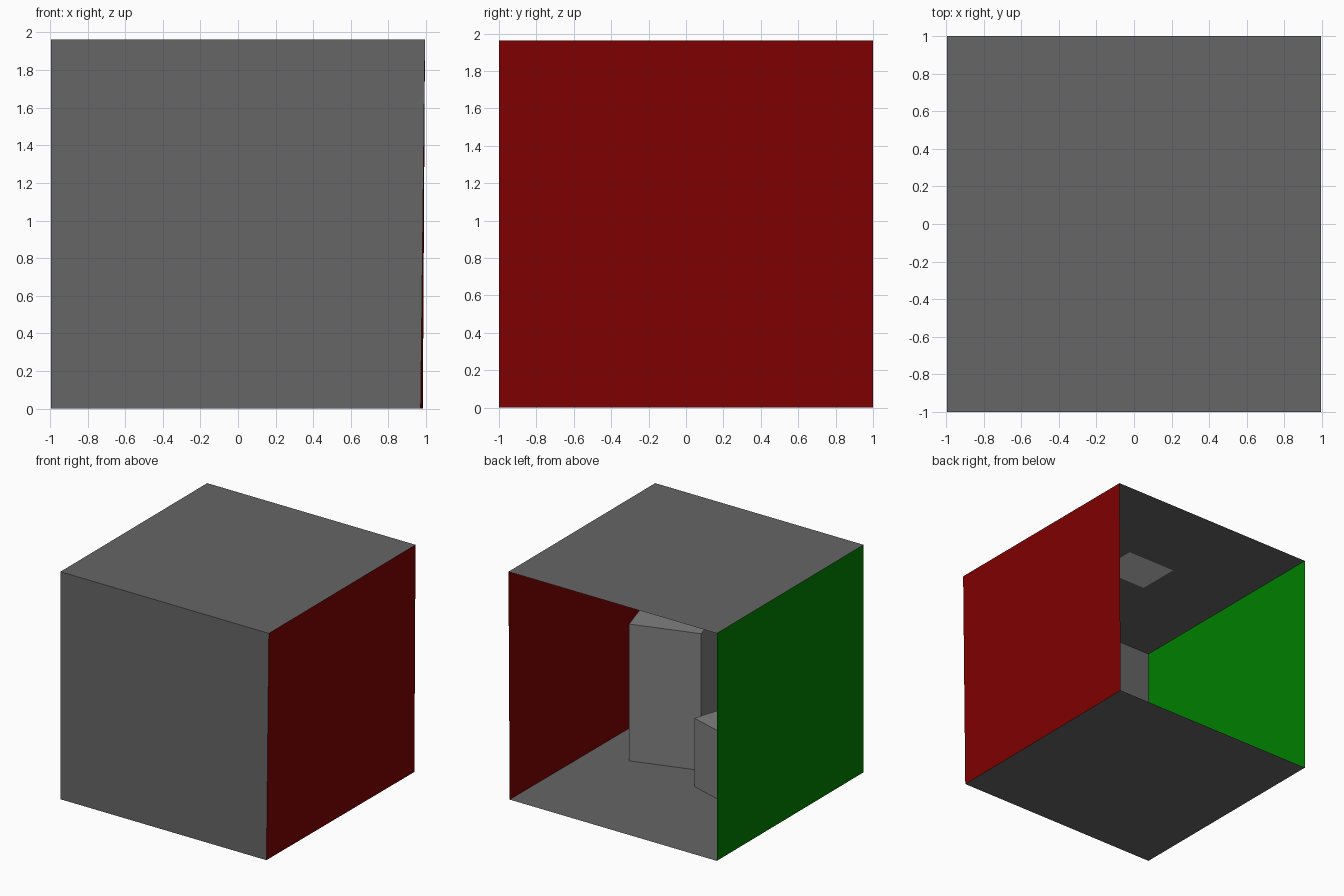
import bpy
import bmesh

if "Cube" in bpy.data.objects:
    bpy.data.objects.remove(bpy.data.objects["Cube"])

W, H, D = 556.0, 548.8, 559.2      # room width, height, depth in survey units
S = 2 / D


def P(x, d, h):
    """Survey point (across, depth from the opening, height) to model space."""
    return ((x - W / 2) * S, (D / 2 - d) * S, h * S)


def material(name, r, g, b):
    m = bpy.data.materials.new(name)
    m.diffuse_color = (r, g, b, 1)
    m.use_nodes = True
    m.node_tree.nodes["Principled BSDF"].inputs["Base Color"].default_value = m.diffuse_color
    return m


def part(name, verts, faces, mat):
    me = bpy.data.meshes.new(name)
    me.from_pydata([P(*v) for v in verts], [], faces)
    me.materials.append(mat)
    ob = bpy.data.objects.new(name, me)
    bpy.context.collection.objects.link(ob)
    return ob


def panel(name, verts, mat):
    return part(name, verts, [(0, 1, 2, 3)], mat)


def block(name, corners, shift, height, mat):
    """Upright block on the floor: top and four sides, facing outwards."""
    pts = [(x + shift[0], d + shift[1]) for x, d in corners]
    verts = [(x, d, h) for h in (0, height) for x, d in pts]
    faces = [(4, 5, 6, 7)] + [(i, (i + 1) % 4, (i + 1) % 4 + 4, i + 4) for i in range(4)]
    me = part(name, verts, faces, mat).data
    bm = bmesh.new()
    bm.from_mesh(me)
    bmesh.ops.recalc_face_normals(bm, faces=bm.faces)
    bm.to_mesh(me)
    bm.free()


grey = material("wall_grey", 0.133, 0.133, 0.133)
pale = material("block_grey", 0.214, 0.214, 0.214)
lamp = material("lamp_grey", 0.57, 0.57, 0.57)
red = material("red", 0.214, 0, 0)
green = material("green", 0, 0.214, 0)

# Room shell, open at the +y side; the red wall leans slightly outwards
panel("floor", [(0, D, 0), (549.6, D, 0), (552.8, 0, 0), (0, 0, 0)], grey)
panel("ceiling", [(0, 0, H), (W, 0, H), (W, D, H), (0, D, H)], grey)
panel("end_wall", [(0, D, H), (W, D, H), (549.6, D, 0), (0, D, 0)], grey)
panel("red_wall", [(552.8, 0, 0), (549.6, D, 0), (W, D, H), (W, 0, H)], red)
panel("green_wall", [(0, 0, H), (0, D, H), (0, D, 0), (0, 0, 0)], green)

# Light panel just under the ceiling
L = H - 0.8
panel("light_panel", [(205, 227, L), (335, 227, L), (335, 332, L), (205, 332, L)], lamp)

# Two turned blocks standing on the floor
block("short_block", [(130, 65), (82, 225), (240, 272), (290, 114)], (-29, 173), 165, pale)
block("tall_block", [(423, 247), (265, 296), (314, 456), (472, 406)], (31, 67), 330, pale)
